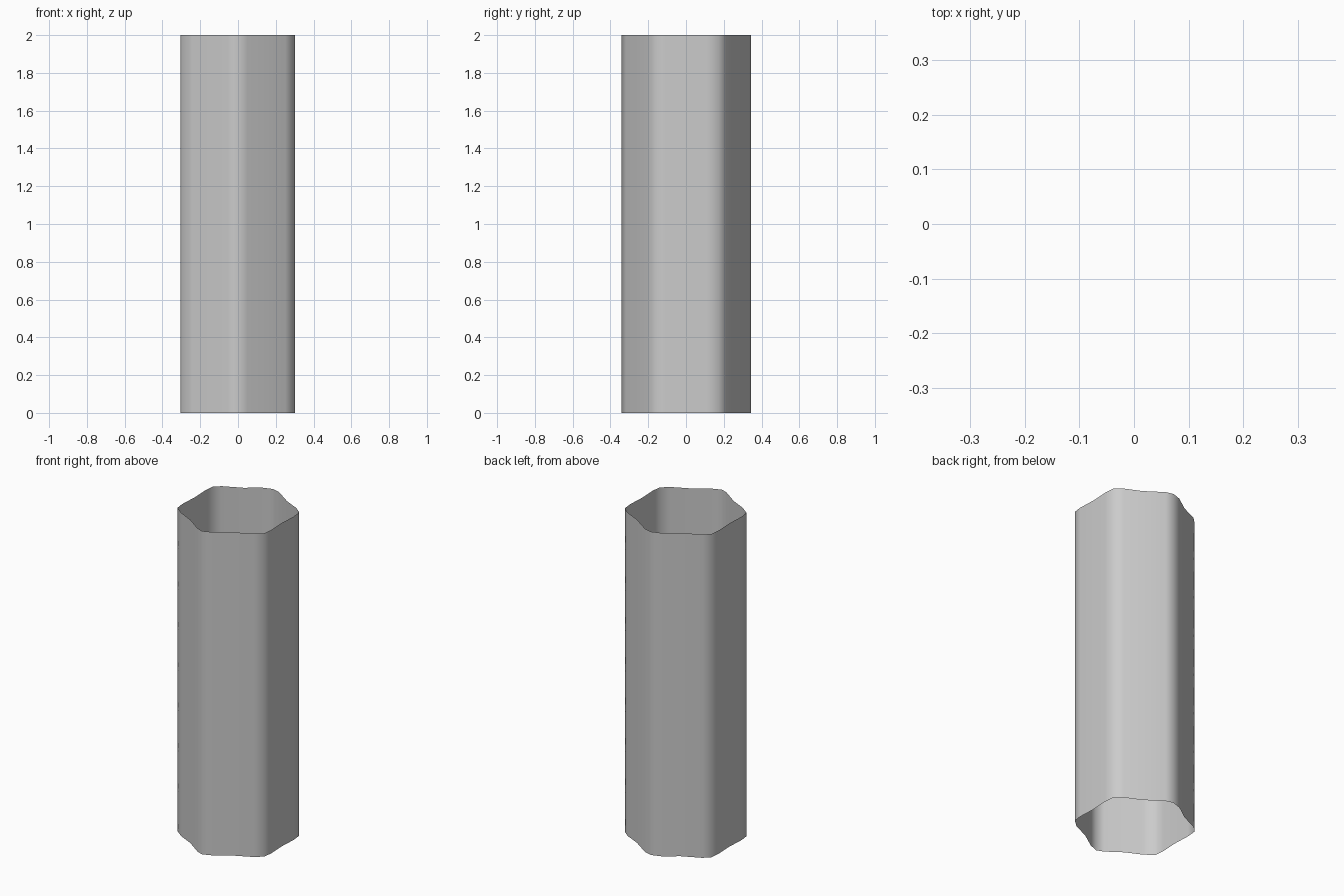
import bpy, bmesh

if "Cube" in bpy.data.objects:
    bpy.data.objects.remove(bpy.data.objects["Cube"])

HEIGHT = 2.0
RINGS = 8

# Rounded, slightly pinched hexagonal outline, clockwise from the back
outline = [
    (0.0, 0.345), (0.046, 0.333), (0.156, 0.257), (0.252, 0.212),
    (0.297, 0.174), (0.303, 0.11), (0.297, 0.0), (0.302, -0.11),
    (0.295, -0.164), (0.251, -0.203), (0.142, -0.255), (0.05, -0.318),
    (-0.008, -0.341), (-0.053, -0.323), (-0.146, -0.256), (-0.243, -0.209),
    (-0.297, -0.167), (-0.304, -0.11), (-0.298, 0.0), (-0.303, 0.11),
    (-0.297, 0.174), (-0.26, 0.21), (-0.148, 0.262), (-0.06, 0.325),
]
outline.reverse()  # counter-clockwise, so faces point outward

# Open, thin-walled tube
bm = bmesh.new()
rings = [[bm.verts.new((x, y, HEIGHT * k / RINGS)) for x, y in outline]
         for k in range(RINGS + 1)]
n = len(outline)
for low, high in zip(rings, rings[1:]):
    for i in range(n):
        j = (i + 1) % n
        bm.faces.new((low[i], low[j], high[j], high[i]))

mesh = bpy.data.meshes.new("hexagonal_tube")
bm.to_mesh(mesh)
bm.free()
tube = bpy.data.objects.new("hexagonal_tube", mesh)
bpy.context.collection.objects.link(tube)
for poly in mesh.polygons:
    poly.use_smooth = True
